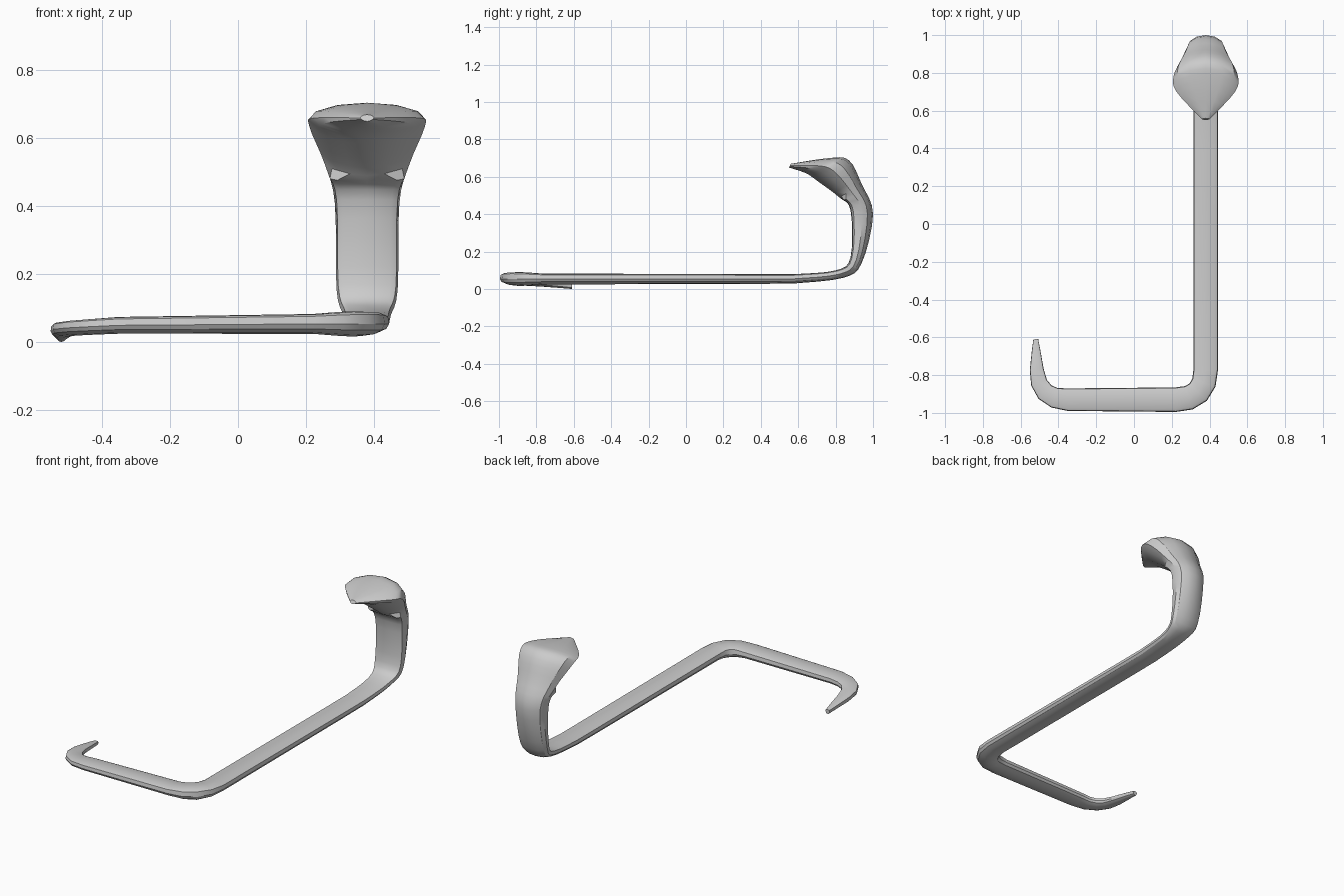
import bpy, bmesh, math
from mathutils import Vector

SIDES = 12
STEPS = 4
SPINE_X = 0.38

cube = bpy.data.objects.get("Cube")
if cube:
    bpy.data.objects.remove(cube, do_unlink=True)


def make_material(name, level):
    material = bpy.data.materials.new(name)
    material.use_nodes = True
    colour = (level, level, level, 1)
    material.diffuse_color = colour
    material.node_tree.nodes["Principled BSDF"].inputs["Base Color"].default_value = colour
    return material


def add_ring(bm, centre, side, normal, power):
    """Cross-section with a round back; power shapes the belly from flat to keeled."""
    ring = []
    for step in range(SIDES):
        angle = math.tau * step / SIDES
        across, up = math.cos(angle), math.sin(angle)
        if up > 0:
            across = math.copysign(abs(across) ** power, across)
            up = up ** power
        ring.append(bm.verts.new(centre + side * across + normal * up))
    return ring


def rounded_path(corners, radius):
    """Polyline whose inner corners are replaced by short arcs."""
    path = [corners[0]]
    for before, corner, after in zip(corners, corners[1:], corners[2:]):
        start = corner + (before - corner).normalized() * radius
        end = corner + (after - corner).normalized() * radius
        for step in range(STEPS + 1):
            t = step / STEPS
            path.append(start.lerp(corner, t).lerp(corner.lerp(end, t), t))
    return path + [corners[-1]]


def smooth_rows(rows):
    """Catmull-Rom interpolation through rows of values."""
    rows = [Vector(row) for row in rows]
    padded = [rows[0]] + rows + [rows[-1]]
    result = []
    for a, b, c, d in zip(padded, padded[1:], padded[2:], padded[3:]):
        for step in range(STEPS):
            t = step / STEPS
            curve = (c - a) * t + (a * 2 - b * 5 + c * 4 - d) * t ** 2
            curve += (b * 3 - a - c * 3 + d) * t ** 3
            result.append(b + curve / 2)
    return result + [rows[-1]]


bm = bmesh.new()
rings = []

# Tail and body on the ground, bent twice and tapering to the tail tip
tail_tip = Vector((-0.52, -0.61, 0))
tail_bend = Vector((-0.51, -0.93, 0))
body_bend = Vector((SPINE_X, -0.93, 0))
body_end = Vector((SPINE_X, 0.4, 0))
path = rounded_path([tail_tip, tail_bend, body_bend, body_end], 0.16)
path.insert(1, path[0].lerp(path[1], 0.4))
travelled = 0
for i, point in enumerate(path):
    before, after = path[max(i - 1, 0)], path[min(i + 1, len(path) - 1)]
    travelled += (point - before).length
    girth = max(0.2, min(1, math.sqrt(travelled * 2)))
    bulge = max(0, 1 - (point - body_bend).length * 5)
    heading = (after - before).normalized()
    side = heading.cross(Vector((0, 0, 1))) * girth * 0.065
    normal = Vector((0, 0, 0.01 + 0.016 * (girth + bulge)))
    lift = Vector((0, 0, 0.004 + girth * 0.05))
    rings.append(add_ring(bm, point + lift, side, normal, 0.4))

# Raised neck and hooded head: belly y and z, back y and z, half width
neck_base = (0.58, 0.08, 0.58, 0.03, 0.065)
neck_bend = (0.8, 0.1, 0.84, 0.06, 0.07)
neck_foot = (0.88, 0.17, 0.94, 0.14, 0.09)
neck_top = (0.88, 0.42, 1, 0.4, 0.095)
hood_base = (0.82, 0.49, 0.94, 0.56, 0.125)
hood_wide = (0.7, 0.58, 0.87, 0.69, 0.17)
brow = (0.64, 0.62, 0.76, 0.7, 0.155)
snout = (0.55, 0.65, 0.56, 0.67, 0.02)
keys = [neck_base, neck_bend, neck_foot, neck_top, hood_base, hood_wide, brow, snout]
hood_start = keys.index(hood_base) * STEPS
for i, (belly_y, belly_z, back_y, back_z, width) in enumerate(smooth_rows(keys)):
    belly = Vector((SPINE_X, belly_y, belly_z))
    back = Vector((SPINE_X, back_y, back_z))
    side = Vector((width, 0, 0))
    power = 1.3 if i >= hood_start else 0.4
    rings.append(add_ring(bm, (belly + back) / 2, side, (belly - back) / 2, power))

# Skin the rings and close both ends
for lower, upper in zip(rings, rings[1:]):
    for j in range(SIDES):
        k = (j + 1) % SIDES
        bm.faces.new((lower[j], lower[k], upper[k], upper[j]))
bm.faces.new(rings[0])
bm.faces.new(rings[-1])
bmesh.ops.recalc_face_normals(bm, faces=bm.faces)

mesh = bpy.data.meshes.new("snake_body")
bm.to_mesh(mesh)
bm.free()
mesh.materials.append(make_material("plain grey", 0.6))
snake = bpy.data.objects.new("snake_body", mesh)
bpy.context.collection.objects.link(snake)
bpy.ops.object.select_all(action="DESELECT")
snake.select_set(True)
bpy.context.view_layer.objects.active = snake
bpy.ops.object.shade_smooth_by_angle(angle=math.radians(32))
